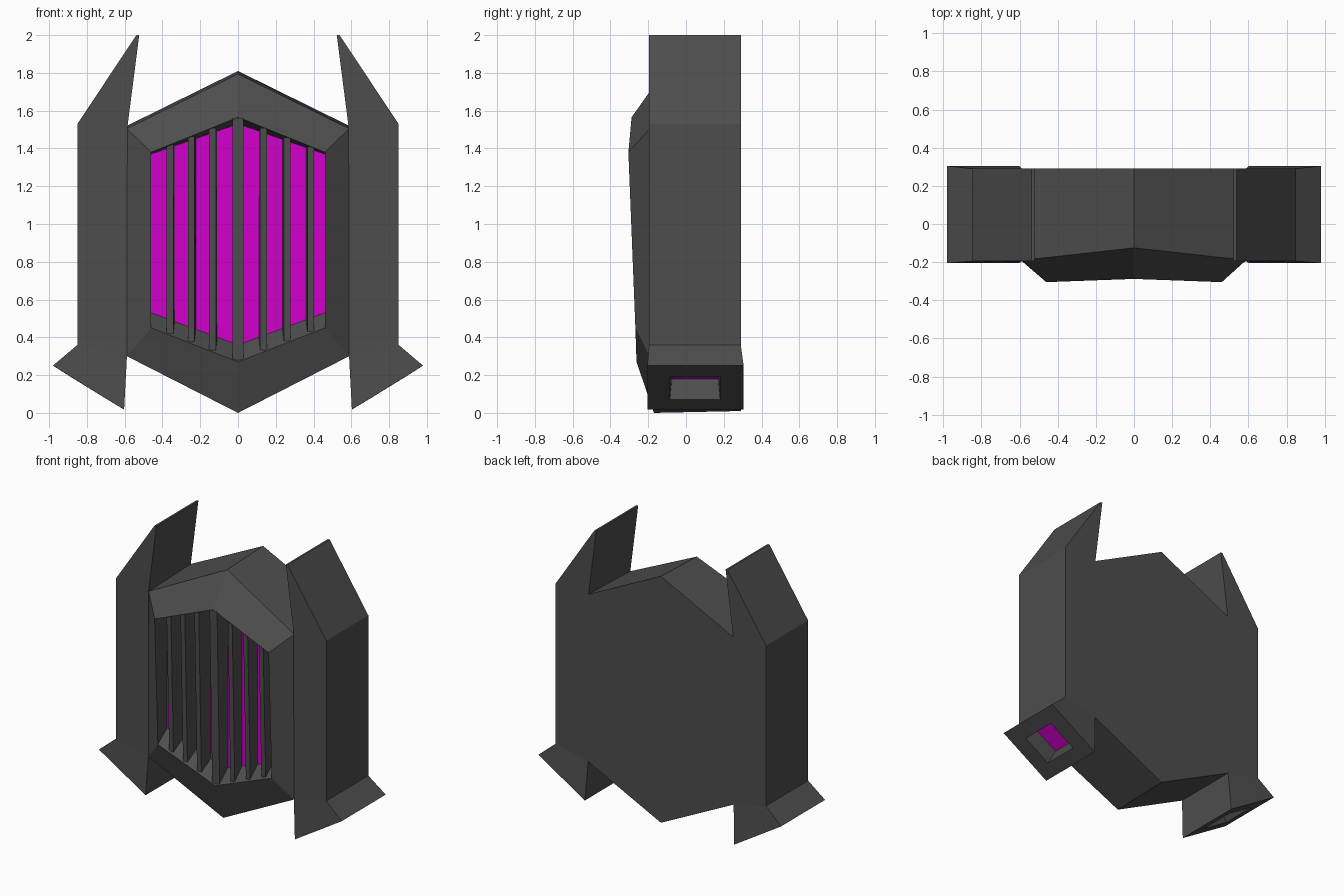
import bpy, bmesh

if "Cube" in bpy.data.objects:
    bpy.data.objects.remove(bpy.data.objects["Cube"])


def material(name, color):
    m = bpy.data.materials.new(name)
    m.diffuse_color = color
    m.use_nodes = True
    m.node_tree.nodes["Principled BSDF"].inputs["Base Color"].default_value = m.diffuse_color
    return m


GREY = material("dark_metal", (0.075, 0.075, 0.075, 1))
GLOW = material("magenta_glow", (0.65, 0.0, 0.6, 1))


def loft(name, loops, glow_end=False):
    """Skin a row of equal-length point loops and cap both ends."""
    bm = bmesh.new()
    rows = [[bm.verts.new(p) for p in loop] for loop in loops]
    n = len(rows[0])
    for a, b in zip(rows, rows[1:]):
        for i in range(n):
            j = (i + 1) % n
            bm.faces.new((a[i], a[j], b[j], b[i]))
    bm.faces.new(rows[0][::-1])
    end = bm.faces.new(rows[-1])
    end.material_index = 1 if glow_end else 0
    bmesh.ops.recalc_face_normals(bm, faces=bm.faces)
    me = bpy.data.meshes.new(name)
    bm.to_mesh(me)
    bm.free()
    me.materials.append(GREY)
    me.materials.append(GLOW)
    ob = bpy.data.objects.new(name, me)
    bpy.context.collection.objects.link(ob)
    return ob


def hexagon(x, top, shoulder, hip, bottom):
    """Symmetric hexagon; each corner argument is (y, z)."""
    return [(0, *top), (x, *shoulder), (x, *hip),
            (0, *bottom), (-x, *hip), (-x, *shoulder)]


# Body: back plate, bevelled front frame, recess ending in the glowing panel
PANEL_Y = -0.16
loft("body", [
    hexagon(0.588, (0.29, 1.81), (0.29, 1.52), (0.29, 0.30), (0.29, 0.01)),
    hexagon(0.588, (-0.125, 1.795), (-0.19, 1.505), (-0.195, 0.30), (-0.17, 0.0)),
    hexagon(0.46, (-0.288, 1.565), (-0.305, 1.38), (-0.268, 0.45), (-0.262, 0.27)),
    hexagon(0.46, (PANEL_Y, 1.53), (PANEL_Y, 1.37), (PANEL_Y, 0.53), (PANEL_Y, 0.36)),
], glow_end=True)

# Grille slats, following the slopes of the recess
for k, x in enumerate((-0.36, -0.248, -0.135, 0, 0.135, 0.26, 0.385)):
    w = 0.03 if x == 0 else 0.0175
    s = 0.39 * abs(x)
    lean = 0 if x == 0 else (-0.008 if x > 0 else 0.008)

    def side(dx):
        return [(x + dx, -0.285, 1.56 - s), (x + dx, -0.255, 0.28 + s),
                (x + dx + lean, PANEL_Y + 0.01, 0.35 + s),
                (x + dx + lean, PANEL_Y + 0.01, 1.54 - s)]
    loft(f"grille_slat_{k + 1}", [side(-w), side(w)])


# Side pillars: pointed top, straight shaft, flared foot with a glowing vent
def section(inner, outer, y0, y1):
    (xi, zi), (xo, zo) = inner, outer
    return [(xi, y0, zi), (xo, y0, zo), (xo, y1, zo), (xi, y1, zi)]


pillar_rows = [
    section((0.523, 2.0), (0.538, 2.0), -0.195, 0.29),
    section((0.586, 1.51), (0.85, 1.53), -0.195, 0.29),
    section((0.588, 0.30), (0.85, 0.36), -0.195, 0.29),
    section((0.603, 0.017), (0.98, 0.25), -0.205, 0.305),
    section((0.69, 0.07), (0.885, 0.19), -0.085, 0.18),
    section((0.63, 0.18), (0.82, 0.297), -0.075, 0.17),
]
for label, sign in (("right", 1), ("left", -1)):
    loft(f"{label}_pillar",
         [[(sign * x, y, z) for x, y, z in row] for row in pillar_rows],
         glow_end=True)
